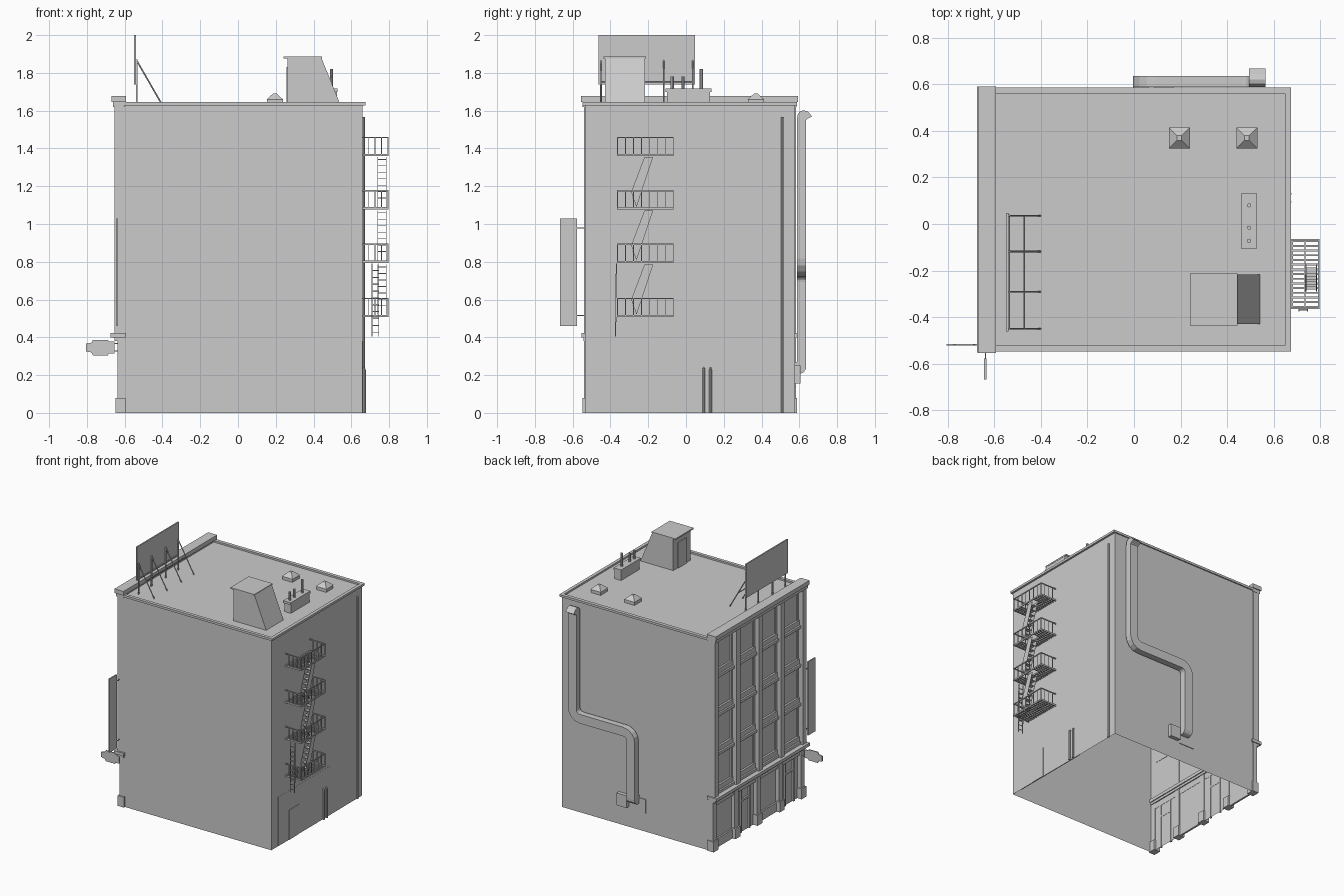
import bpy, bmesh, math
from mathutils import Vector


def finish(name, bm):
    bmesh.ops.recalc_face_normals(bm, faces=bm.faces)
    me = bpy.data.meshes.new(name)
    bm.to_mesh(me)
    bm.free()
    ob = bpy.data.objects.new(name, me)
    bpy.context.collection.objects.link(ob)
    return ob


def add_box(bm, x0, x1, y0, y1, z0, z1):
    v = [bm.verts.new((x, y, z)) for x in (x0, x1) for y in (y0, y1) for z in (z0, z1)]
    for f in ((0, 1, 3, 2), (4, 6, 7, 5), (0, 4, 5, 1), (2, 3, 7, 6), (0, 2, 6, 4), (1, 5, 7, 3)):
        bm.faces.new([v[i] for i in f])


def add_rod(bm, p, q, r, n=6):
    p, q = Vector(p), Vector(q)
    d = q - p
    m = d.to_track_quat('Z', 'Y').to_matrix().to_4x4()
    m.translation = (p + q) / 2
    bmesh.ops.create_cone(bm, cap_ends=True, segments=n, radius1=r, radius2=r, depth=d.length, matrix=m)


def add_prism(bm, pts, a, b, axis):
    # profile in the plane across the axis (0 = x, 1 = y), extruded from a to b
    mk = (lambda u, v, w: (w, u, v)) if axis == 0 else (lambda u, v, w: (u, w, v))
    lo = [bm.verts.new(mk(u, v, a)) for u, v in pts]
    hi = [bm.verts.new(mk(u, v, b)) for u, v in pts]
    bm.faces.new(lo)
    bm.faces.new(hi[::-1])
    for i in range(len(pts)):
        j = (i + 1) % len(pts)
        bm.faces.new((lo[i], lo[j], hi[j], hi[i]))


def boxes(name, items):
    bm = bmesh.new()
    for b in items:
        add_box(bm, *b)
    return finish(name, bm)


# Hollow body, open underneath
bm = bmesh.new()
add_box(bm, -0.61, 0.66, -0.535, 0.578, 0, 1.632)
bmesh.ops.delete(bm, geom=[f for f in bm.faces if f.calc_center_median().z < 0.01], context='FACES')
finish("building_shell", bm)

# Roof edge and facade cornice
boxes("roof_edge", [(-0.6, 0.675, -0.547, -0.522, 1.628, 1.645), (-0.6, 0.675, 0.56, 0.587, 1.628, 1.645),
                    (0.65, 0.675, -0.522, 0.56, 1.628, 1.645)])
boxes("cornice", [(-0.67, -0.593, -0.555, 0.592, 1.645, 1.677), (-0.662, -0.6, -0.547, 0.585, 1.62, 1.645)])
boxes("ledge", [(-0.675, -0.593, -0.553, 0.59, 0.398, 0.422), (-0.655, -0.6, -0.542, 0.583, 0.38, 0.398)])

# Facade pilasters with plinths
cols = [-0.517, -0.25, 0.021, 0.292, 0.56]
up, low, plinth = [], [], []
for i, y in enumerate(cols):
    w = 0.023
    up.append((-0.655, -0.605, y - w, y + w, 0.42, 1.625))
    low.append((-0.638, -0.605, y - w, y + w, 0, 0.385))
    plinth.append((-0.648, -0.595, y - w - 0.008, y + w + 0.005, 0, 0.08))
boxes("upper_pilasters", up)
boxes("lower_pilasters", low)
boxes("plinths", plinth)

# Windows, spandrels and shop fronts in each bay
span, frames, shop = [], [], []
for k in range(4):
    a, b = cols[k] + 0.023, cols[k + 1] - 0.023
    for i in range(4):
        z = 0.42 + 0.3 * i
        span += [(-0.638, -0.608, a, b, z, z + 0.022), (-0.625, -0.608, a, b, z + 0.022, z + 0.06)]
        frames += [(-0.62, -0.608, a, a + 0.015, z + 0.06, z + 0.3),
                   (-0.62, -0.608, b - 0.015, b, z + 0.06, z + 0.3),
                   (-0.62, -0.608, a, b, z + 0.285, z + 0.3)]
    shop.append((-0.628, -0.608, a, b, 0.335, 0.385))
    if k % 2:
        shop.append((-0.622, -0.608, a, b, 0, 0.07))
    else:
        m = (a + b) / 2
        shop += [(-0.622, -0.608, m - 0.06, m - 0.045, 0, 0.335), (-0.622, -0.608, m + 0.045, m + 0.06, 0, 0.335),
                 (-0.622, -0.608, m - 0.045, m + 0.045, 0.24, 0.255)]
boxes("spandrels", span)
boxes("window_frames", frames)
boxes("shop_fronts", shop)

# Side wall panel, door and pipes
boxes("side_panel", [(0.655, 0.661, -0.45, 0.19, 0, 0.38)])
boxes("side_door", [(0.655, 0.664, -0.32, -0.2, 0, 0.23)])
bm = bmesh.new()
add_rod(bm, (0.664, 0.512, 0), (0.664, 0.512, 1.566), 0.008, 8)
for y in (0.094, 0.13):
    add_rod(bm, (0.67, y, 0), (0.67, y, 0.23), 0.007, 8)
    add_rod(bm, (0.672, y, 0.23), (0.655, y, 0.238), 0.006, 8)
finish("wall_pipes", bm)

# Fire escape platforms
Y0, Y1, XO = -0.362, -0.068, 0.794
levels = [0.51, 0.797, 1.08, 1.362]
bm = bmesh.new()
for n, z in enumerate(levels):
    for i in range(15):
        y = Y0 + 0.006 + i * (Y1 - Y0 - 0.012) / 14
        hatch = n > 0 and -0.28 < y < -0.165
        add_box(bm, 0.66, 0.737 if hatch else XO, y - 0.004, y + 0.004, z, z + 0.006)
    for x in (0.68, 0.735, XO):
        add_box(bm, x - 0.003, x + 0.003, Y0, Y1, z - 0.003, z + 0.008)
    for y in (Y0, Y1):
        add_box(bm, 0.655, XO + 0.003, y - 0.003, y + 0.003, z - 0.003, z + 0.009)
        add_box(bm, 0.655, XO + 0.003, y - 0.003, y + 0.003, z + 0.092, z + 0.099)
        for i in range(3):
            x = 0.69 + 0.035 * i
            add_box(bm, x - 0.002, x + 0.002, y - 0.002, y + 0.002, z, z + 0.095)
    add_box(bm, XO - 0.003, XO + 0.003, Y0, Y1, z + 0.092, z + 0.099)
    for i in range(8):
        y = Y0 + (Y1 - Y0) * i / 7
        add_box(bm, XO - 0.002, XO + 0.002, y - 0.002, y + 0.002, z, z + 0.095)
finish("fire_escape_platforms", bm)

# Fire escape stairs
bm = bmesh.new()
for z in levels[:3]:
    prof = [(-0.22, z + 0.275), (-0.174, z + 0.275), (-0.262, z + 0.01), (-0.29, z + 0.09)]
    for x in (0.738, 0.783):
        add_prism(bm, prof, x, x + 0.003, 0)
    for i in range(7):
        t = i / 6
        y, h = -0.268 + 0.066 * t, z + 0.055 + 0.205 * t
        add_box(bm, 0.738, 0.785, y - 0.014, y + 0.014, h, h + 0.004)
finish("fire_escape_stairs", bm)

# Drop ladder
bm = bmesh.new()
for y, a, b in ((-0.373, 0.405, 0.735), (-0.367, 0.48, 0.79)):
    for x in (0.709, 0.745):
        add_box(bm, x - 0.002, x + 0.002, y - 0.003, y + 0.003, a, b)
    n = int((b - a) / 0.036)
    for i in range(n):
        h = a + 0.02 + 0.036 * i
        add_box(bm, 0.709, 0.745, y - 0.002, y + 0.002, h, h + 0.004)
finish("drop_ladder", bm)


# Back wall duct, a rectangular sweep with rounded bends
def rounded(pts, r):
    out = [pts[0]]
    for a, b, c in zip(pts, pts[1:], pts[2:]):
        p, q = b + (a - b).normalized() * r, b + (c - b).normalized() * r
        cen = p + q - b
        for i in range(5):
            t = math.pi / 2 * i / 4
            out.append(cen + (p - cen) * math.cos(t) + (q - cen) * math.sin(t))
    return out + [pts[-1]]


bm = bmesh.new()
path = rounded([Vector((x, 0.612, z)) for x, z in ((0.53, 1.55), (0.53, 0.755), (0.03, 0.755), (0.03, 0.25))], 0.062)
rings = []
for i, p in enumerate(path):
    t = (path[min(i + 1, len(path) - 1)] - path[max(i - 1, 0)]).normalized()
    s = Vector((t.z, 0, -t.x)) * 0.035
    d = Vector((0, 0.024, 0))
    rings.append([bm.verts.new(p + o) for o in (s + d, s - d, -s - d, -s + d)])
for a, b in zip(rings, rings[1:]):
    for i in range(4):
        j = (i + 1) % 4
        bm.faces.new((a[i], a[j], b[j], b[i]))
add_prism(bm, [(0.588, 1.55), (0.59, 1.578), (0.602, 1.596), (0.622, 1.602), (0.645, 1.595), (0.668, 1.57),
               (0.64, 1.555), (0.636, 1.55)], 0.495, 0.565, 0)
add_prism(bm, [(0.57, 0.27), (0.588, 0.27), (0.588, 0.25), (0.636, 0.25), (0.634, 0.232), (0.622, 0.214),
               (0.605, 0.207), (0.57, 0.207)], -0.005, 0.065, 0)
finish("duct", bm)
boxes("duct_plate_and_box", [(-0.06, 0.07, 0.57, 0.583, 0.14, 0.25), (0.085, 0.17, 0.57, 0.607, 0.155, 0.25)])

# Projecting signs
boxes("tall_sign", [(-0.644, -0.634, -0.668, -0.578, 0.46, 1.03)]
      + [(-0.641, -0.636, -0.578, -0.53, z, z + 0.006) for z in (0.512, 0.976)])
bm = bmesh.new()
add_prism(bm, [(-0.806, 0.326), (-0.775, 0.32), (-0.768, 0.304), (-0.69, 0.304), (-0.683, 0.315), (-0.655, 0.315),
               (-0.655, 0.377), (-0.683, 0.377), (-0.69, 0.387), (-0.768, 0.387), (-0.775, 0.372), (-0.806, 0.366)],
          -0.523, -0.515, 1)
for z in (0.325, 0.364):
    add_box(bm, -0.66, -0.62, -0.522, -0.516, z, z + 0.005)
finish("small_sign", bm)

# Billboard with braces
bm = bmesh.new()
add_box(bm, -0.55, -0.54, -0.462, 0.048, 1.738, 2.0)
for y in (-0.45, -0.292, -0.118, 0.036):
    add_box(bm, -0.541, -0.533, y - 0.004, y + 0.004, 1.63, 1.87)
    add_rod(bm, (-0.536, y, 1.865), (-0.402, y, 1.632), 0.004)
add_rod(bm, (-0.472, -0.45, 1.753), (-0.472, 0.036, 1.753), 0.004)
add_rod(bm, (-0.536, -0.45, 1.753), (-0.536, 0.036, 1.753), 0.004)
finish("billboard", bm)

# Stair house with door and overhanging roof
bm = bmesh.new()
add_prism(bm, [(0.262, 1.63), (0.543, 1.63), (0.443, 1.876), (0.262, 1.876)], -0.43, -0.218, 1)
add_box(bm, 0.24, 0.445, -0.437, -0.212, 1.876, 1.886)
add_box(bm, 0.256, 0.264, -0.375, -0.27, 1.63, 1.83)
finish("stair_house", bm)

# Chimney block with flues
bm = bmesh.new()
add_box(bm, 0.467, 0.523, -0.1, 0.128, 1.63, 1.7)
add_box(bm, 0.462, 0.527, -0.108, 0.134, 1.7, 1.718)
for y, z in ((-0.072, 1.782), (-0.016, 1.782), (0.08, 1.82)):
    add_rod(bm, (0.495, y, 1.71), (0.495, y, z), 0.009, 8)
finish("chimney", bm)

# Pyramid roof vents
bm = bmesh.new()
for x in (0.195, 0.485):
    y, r = 0.37, 0.045
    add_box(bm, x - r + 0.003, x + r - 0.003, y - r + 0.003, y + r - 0.003, 1.63, 1.658)
    lo = [bm.verts.new((x + r * a, y + r * b, 1.658)) for a, b in ((-1, -1), (1, -1), (1, 1), (-1, 1))]
    hi = [bm.verts.new((x + 0.01 * a, y + 0.01 * b, 1.69)) for a, b in ((-1, -1), (1, -1), (1, 1), (-1, 1))]
    bm.faces.new(lo[::-1])
    bm.faces.new(hi)
    for i in range(4):
        bm.faces.new((lo[i], lo[(i + 1) % 4], hi[(i + 1) % 4], hi[i]))
finish("roof_vents", bm)
